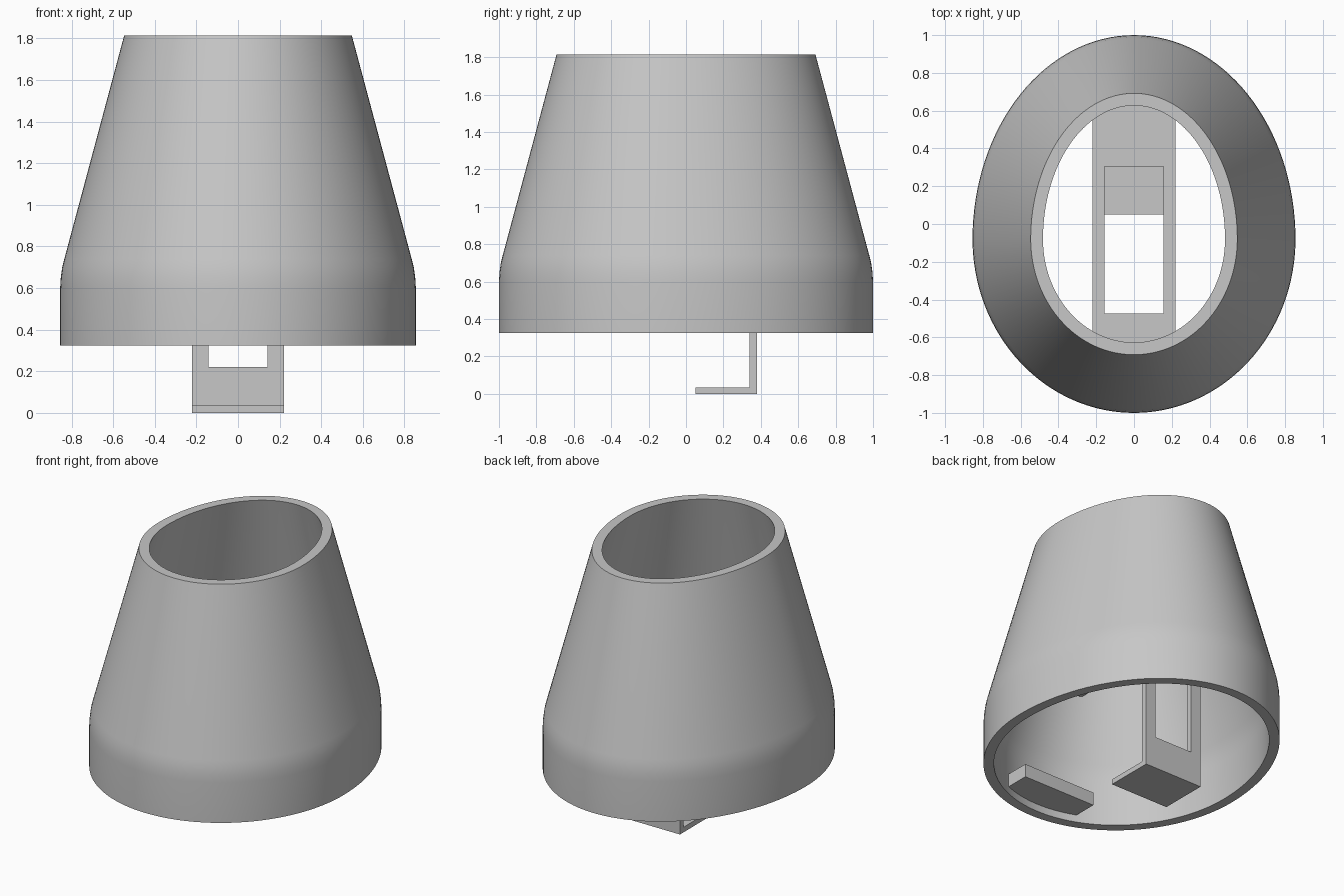
import bpy, bmesh, math

if "Cube" in bpy.data.objects:
    bpy.data.objects.remove(bpy.data.objects["Cube"], do_unlink=True)

grey = bpy.data.materials.new("plain grey")
grey.use_nodes = True
grey.diffuse_color = (0.57, 0.57, 0.57, 1)
grey.node_tree.nodes["Principled BSDF"].inputs["Base Color"].default_value = grey.diffuse_color


def ring_solid(name, rings):
    """Join closed rings in order, the last back to the first, into a hollow solid."""
    bm = bmesh.new()
    loops = [[bm.verts.new(p) for p in ring] for ring in rings]
    n = len(loops[0])
    for a, b in zip(loops, loops[1:] + loops[:1]):
        for i in range(n):
            j = (i + 1) % n
            bm.faces.new((a[i], a[j], b[j], b[i]))
    bmesh.ops.recalc_face_normals(bm, faces=bm.faces)
    return add_object(name, bm)


def box(name, x, y, z):
    """Box spanning the given (low, high) ranges."""
    bm = bmesh.new()
    bmesh.ops.create_cube(bm, size=1)
    for v in bm.verts:
        v.co = [r[0] if c < 0 else r[1] for c, r in zip(v.co, (x, y, z))]
    return add_object(name, bm)


def add_object(name, bm):
    mesh = bpy.data.meshes.new(name)
    bm.to_mesh(mesh)
    bm.free()
    mesh.materials.append(grey)
    obj = bpy.data.objects.new(name, mesh)
    bpy.context.collection.objects.link(obj)
    return obj


def egg(inset, z, sides=128):
    """Egg outline: two half ellipses, the back one longer."""
    pts = []
    for i in range(sides):
        a = math.tau * i / sides
        length = 1.08 if math.sin(a) > 0 else 0.92
        pts.append(((0.855 - inset) * math.cos(a),
                    -0.08 + (length - inset) * math.sin(a), z))
    return pts


def rect(half_x, low, high):
    return [(-half_x, low), (half_x, low), (half_x, high), (-half_x, high)]


def framed_plate(name, outer, hole, low, high, place):
    """Rectangular plate with a rectangular window; place maps (u, v, depth) to space."""
    layers = [(outer, low), (outer, high), (hole, high), (hole, low)]
    return ring_solid(name, [[place(u, v, d) for u, v in r] for r, d in layers])


# Hollow tapered shroud with a straight skirt
WALL = 0.065
profile = [(0, 0.325), (0, 0.6), (0.003, 0.65), (0.01, 0.7), (0.02, 0.74), (0.308, 1.815)]
outside = [egg(d, z) for d, z in profile]
inside = [egg(d + WALL, z) for d, z in reversed(profile)]
shroud = ring_solid("shroud", outside + inside)
bpy.context.view_layer.objects.active = shroud
shroud.select_set(True)
bpy.ops.object.shade_smooth_by_angle(angle=math.radians(30))
shroud.select_set(False)

# Slotted bar across the inside, ends set into the wall
framed_plate("crossbar", rect(0.22, -0.8, 0.8), rect(0.156, -0.475, 0.305),
             1.15, 1.19, lambda u, v, d: (u, v, d))

# Windowed arm hanging from the bar, with a foot turned forward
framed_plate("hanging_arm", rect(0.22, 0, 1.15), rect(0.143, 0.22, 1.08),
             0.34, 0.38, lambda u, v, d: (u, d, v))
box("arm_foot", (-0.22, 0.22), (0.05, 0.34), (0, 0.035))

# Ledge on the inside of the front wall
box("front_ledge", (-0.275, 0.275), (-0.94, -0.72), (0.375, 0.465))
